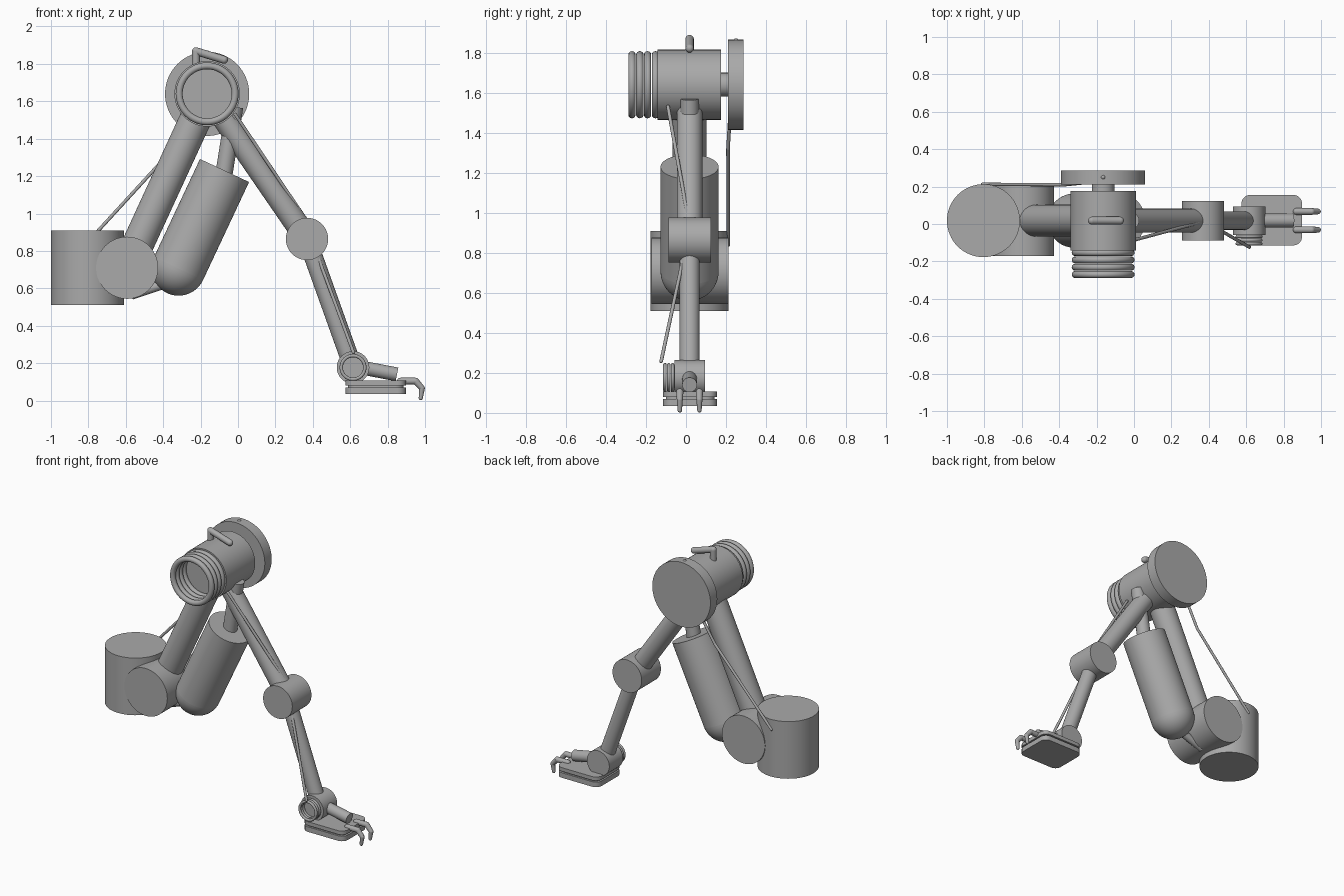
import bpy, bmesh, math
from mathutils import Vector, Matrix

cube = bpy.data.objects.get("Cube")
if cube:
    bpy.data.objects.remove(cube)

MID = 0.018  # depth of the arm's centre plane

grey = bpy.data.materials.new("plain grey")
grey.use_nodes = True
grey.diffuse_color = (0.4, 0.4, 0.4, 1)
grey.node_tree.nodes["Principled BSDF"].inputs["Base Color"].default_value = (0.4, 0.4, 0.4, 1)


def finish(obj, name):
    obj.name = name
    obj.data.name = name
    obj.data.materials.append(grey)
    bpy.ops.object.select_all(action="DESELECT")
    obj.select_set(True)
    bpy.context.view_layer.objects.active = obj
    bpy.ops.object.shade_smooth_by_angle(angle=math.radians(35))
    return obj


def from_bmesh(bm, name):
    mesh = bpy.data.meshes.new(name)
    bm.to_mesh(mesh)
    bm.free()
    obj = bpy.data.objects.new(name, mesh)
    bpy.context.collection.objects.link(obj)
    return finish(obj, name)


def add_rod(bm, a, b, r1, r2, sides):
    a, b = Vector(a), Vector(b)
    turn = (b - a).to_track_quat("Z", "Y").to_matrix().to_4x4()
    bmesh.ops.create_cone(bm, cap_ends=True, segments=sides, radius1=r1, radius2=r2,
                          depth=(b - a).length, matrix=Matrix.Translation((a + b) / 2) @ turn)


def rod(name, a, b, r, sides=64):
    bm = bmesh.new()
    add_rod(bm, a, b, r, r, sides)
    return from_bmesh(bm, name)


def barrel(name, x, z, r, y0, y1):
    # cylinder lying along the depth axis
    return rod(name, (x, y0, z), (x, y1, z), r)


def tube(name, points, radii):
    # bent round bar with rounded joints and ends
    bm = bmesh.new()
    for i, (p, r) in enumerate(zip(points, radii)):
        bmesh.ops.create_uvsphere(bm, u_segments=20, v_segments=12, radius=r,
                                  matrix=Matrix.Translation(p))
        if i:
            add_rod(bm, points[i - 1], p, radii[i - 1], r, 20)
    return from_bmesh(bm, name)


def rings(name, x, z, outer, minor, depths):
    for i, y in enumerate(depths):
        bpy.ops.mesh.primitive_torus_add(location=(x, y, z), rotation=(math.pi / 2, 0, 0),
                                         major_radius=outer - minor, minor_radius=minor,
                                         major_segments=64, minor_segments=14)
        finish(bpy.context.object, f"{name}_{i + 1}")


def slab(name, z0, z1, inset):
    # rounded rectangular plate of the foot
    x0, x1, y0, y1 = 0.575 + inset, 0.898 - inset, -0.114 + inset, 0.155 - inset
    bm = bmesh.new()
    bmesh.ops.create_cube(bm, size=1)
    for v in bm.verts:
        v.co = (x1 if v.co.x > 0 else x0, y1 if v.co.y > 0 else y0, z1 if v.co.z > 0 else z0)
    upright = [e for e in bm.edges if abs(e.verts[0].co.z - e.verts[1].co.z) > 0.001]
    bmesh.ops.bevel(bm, geom=upright, offset=0.045, segments=8, profile=0.5, affect="EDGES")
    return from_bmesh(bm, name)


# Base tank and shoulder joint
rod("base_tank", (-0.805, MID, 0.51), (-0.805, MID, 0.91), 0.195)
barrel("shoulder_joint", -0.593, 0.71, 0.166, -0.172, 0.212)

# Upper arm and the head housing
head = (-0.165, MID, 1.64)
rod("upper_arm", (-0.593, MID, 0.71), head, 0.085)
barrel("head_housing", -0.165, 1.64, 0.175, -0.143, 0.176)
rings("head_ring", -0.165, 1.64, 0.168, 0.0185, [-0.27, -0.231, -0.192, -0.153])
barrel("head_back_disc", -0.165, 1.64, 0.225, 0.211, 0.287)
barrel("head_back_axle", -0.165, 1.64, 0.06, 0.17, 0.215)
tube("disc_screw", [(-0.165, 0.25, 1.86)], [0.012])
tube("carry_handle", [(-0.225, MID, 1.78), (-0.225, MID, 1.868), (-0.075, MID, 1.822)], [0.021] * 3)

# Gas cylinder with a rounded lower end, its piston and lower mount
bottom, top = Vector((-0.318, MID, 0.706)), Vector((-0.072, MID, 1.23))
capsule = bmesh.new()
axis = (top - bottom).to_track_quat("Z", "Y").to_matrix().to_4x4()
bmesh.ops.create_uvsphere(capsule, u_segments=64, v_segments=32, radius=0.145)
bmesh.ops.bisect_plane(capsule, geom=capsule.verts[:] + capsule.edges[:] + capsule.faces[:],
                       plane_co=(0, 0, 0), plane_no=(0, 0, 1), clear_outer=True)
rim = [e for e in capsule.edges if e.is_boundary]
wall = bmesh.ops.extrude_edge_only(capsule, edges=rim)["geom"]
for v in [g for g in wall if isinstance(g, bmesh.types.BMVert)]:
    v.co.z += (top - bottom).length
bmesh.ops.holes_fill(capsule, edges=[e for e in capsule.edges if e.is_boundary])
bmesh.ops.recalc_face_normals(capsule, faces=capsule.faces[:])
capsule.transform(Matrix.Translation(bottom) @ axis)
from_bmesh(capsule, "gas_cylinder")
rod("piston", (-0.08, MID, 1.18), (-0.018, MID, 1.57), 0.046, 32)
rod("cylinder_mount", (-0.57, MID, 0.565), (-0.36, MID, 0.635), 0.026, 24)

# Forearm, elbow and lower arm
elbow, wrist = (0.369, MID, 0.864), (0.615, MID, 0.177)
rod("forearm", head, elbow, 0.064)
barrel("elbow_joint", 0.369, 0.864, 0.113, -0.088, 0.124)
rod("lower_arm", elbow, wrist, 0.05)

# Wrist with rings and the stub leading to the foot
barrel("wrist_joint", 0.615, 0.177, 0.087, -0.058, 0.094)
rings("wrist_ring", 0.615, 0.177, 0.072, 0.009, [-0.105, -0.086, -0.067])
rod("wrist_stub", (0.615, MID, 0.185), (0.85, MID, 0.14), 0.037, 40)

# Foot made of two plates around a narrower core
slab("foot_sole", 0.035, 0.07, 0)
slab("foot_core", 0.065, 0.085, 0.013)
slab("foot_top", 0.08, 0.106, 0)

# Pair of bent claws
for side, y in (("left", MID + 0.049), ("right", MID - 0.049)):
    tube(f"claw_{side}", [(0.868, y, 0.104), (0.95, y, 0.104), (0.984, y, 0.066), (0.977, y, 0.013)],
         [0.018, 0.018, 0.015, 0.011])

# Thin cables
tube("rear_cable", [(-0.81, 0.212, 0.84), (-0.37, 0.21, 1.32), (-0.27, 0.22, 1.49)], [0.009] * 3)
tube("forearm_cable", [(-0.015, -0.09, 1.53), (0.365, 0.012, 0.965)], [0.009] * 2)
tube("lower_cable", [(0.42, -0.01, 0.79), (0.617, -0.124, 0.258)], [0.009] * 2)
